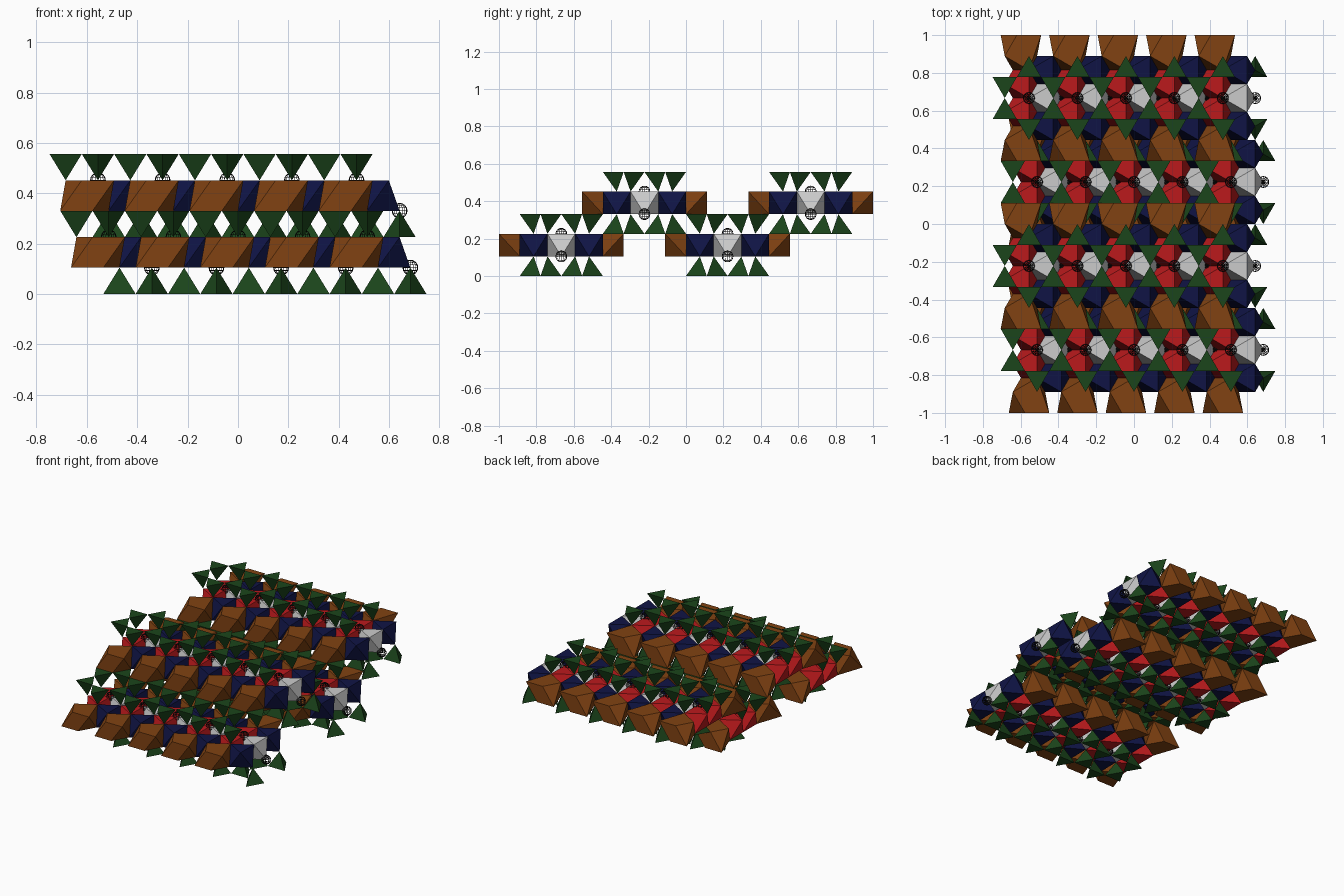
import bpy, bmesh, math

if "Cube" in bpy.data.objects:
    bpy.data.objects.remove(bpy.data.objects["Cube"])

# Lattice constants
S = 4 / 27                      # octahedron edge
U = S / math.sqrt(3)            # sideways offset between the two octahedral levels
C = 3 * U                       # repeat along x
T = S * math.sqrt(2 / 3)        # octahedral layer thickness
H = 1.5 * U * math.sqrt(2 / 3)  # tetrahedron height
N = 5                           # repeats along x


def material(name, rgb):
    m = bpy.data.materials.new(name)
    m.diffuse_color = (*rgb, 1)
    m.use_nodes = True
    m.node_tree.nodes["Principled BSDF"].inputs["Base Color"].default_value = m.diffuse_color
    return m


GREEN = material("green", (0.011, 0.06, 0.011))
RED = material("red", (0.5, 0.01, 0.012))
NAVY = material("navy", (0.005, 0.007, 0.06))
BROWN = material("brown", (0.22, 0.055, 0.006))
BLACK = material("black", (0.005, 0.005, 0.005))


def finish(bm, name, mat):
    me = bpy.data.meshes.new(name)
    bm.to_mesh(me)
    bm.free()
    ob = bpy.data.objects.new(name, me)
    bpy.context.collection.objects.link(ob)
    if mat:
        me.materials.append(mat)
    return ob


def polyhedra(name, mat, solids):
    """One object made of the convex hulls of several point sets."""
    bm = bmesh.new()
    for pts in solids:
        vs = [bm.verts.new(p) for p in pts]
        bmesh.ops.convex_hull(bm, input=vs)
    bmesh.ops.dissolve_limit(bm, angle_limit=0.01, verts=bm.verts[:], edges=bm.edges[:])
    bmesh.ops.recalc_face_normals(bm, faces=bm.faces[:])
    return finish(bm, name, mat)


def octahedron(x, y, z):
    low = [(x + U, y, z), (x - U / 2, y - S / 2, z), (x - U / 2, y + S / 2, z)]
    return low + [(2 * x - a, 2 * y - b, z + T) for a, b, _ in low]


def eightfold(x, y0, side, z):
    # four corners above, mirrored in x below
    top = [(-U, 1.5 * S), (0.5 * U, S), (1.25 * U, 2.25 * S), (-0.25 * U, 2.25 * S)]
    return [(x + f * a, y0 + side * b, z + dz) for a, b in top for f, dz in ((1, T), (-1, 0))]


def tetrahedron(x, y, z, point, up):
    # apex touches the octahedral layer; base triangle points along y
    zb = z + up * H
    return [(x, y, z), (x, y + point * S / 2, zb),
            (x - 0.75 * U, y - point * S / 4, zb), (x + 0.75 * U, y - point * S / 4, zb)]


def wire_spheres(name, centres, radius=0.03):
    bm = bmesh.new()
    for c in centres:
        vs = bmesh.ops.create_uvsphere(bm, u_segments=16, v_segments=8, radius=radius)["verts"]
        bmesh.ops.translate(bm, verts=vs, vec=c)
    ob = finish(bm, name, BLACK)
    w = ob.modifiers.new("wire", "WIREFRAME")
    w.thickness = 0.0025


def beam(label, x0, y0, z):
    """One strip of octahedra with a double tetrahedral chain below and above."""
    steps = [x0 - k * C for k in range(N)]
    sides = (-1, 1)
    polyhedra(label + "_centre_octahedra", None,
              [octahedron(x - U, y0, z) for x in steps])
    polyhedra(label + "_inner_octahedra", RED,
              [octahedron(x + 0.5 * U - C, y0 + s * S / 2, z) for x in steps for s in sides])
    polyhedra(label + "_outer_octahedra", NAVY,
              [octahedron(x - U, y0 + s * S, z) for x in steps for s in sides])
    polyhedra(label + "_edge_polyhedra", BROWN,
              [eightfold(x + 0.5 * U - C, y0, s, z) for x in steps for s in sides])
    # tetrahedral double chains
    for chain, dx, zc, up in (("lower", 0, z, -1), ("upper", -2 * U, z + T, 1)):
        tets = []
        for x in steps:
            for s in sides:
                tets.append(tetrahedron(x + dx, y0 + s * S, zc, s, up))
                tets.append(tetrahedron(x + dx - 1.5 * U, y0 + s * S / 2, zc, -s, up))
        polyhedra(f"{label}_{chain}_tetrahedra", GREEN, tets)
    # wire balls in the chain rings
    wire_spheres(label + "_wire_balls",
                 [(x + dx, y0, zz) for x in steps for dx, zz in ((0, z), (-2 * U, z + T))])


beam("front_low_beam", 8 * U, -4.5 * S, H)
beam("back_low_beam", 8 * U, 1.5 * S, H)
beam("front_high_beam", 7.5 * U, -1.5 * S, 2 * H + T)
beam("back_high_beam", 7.5 * U, 4.5 * S, 2 * H + T)
